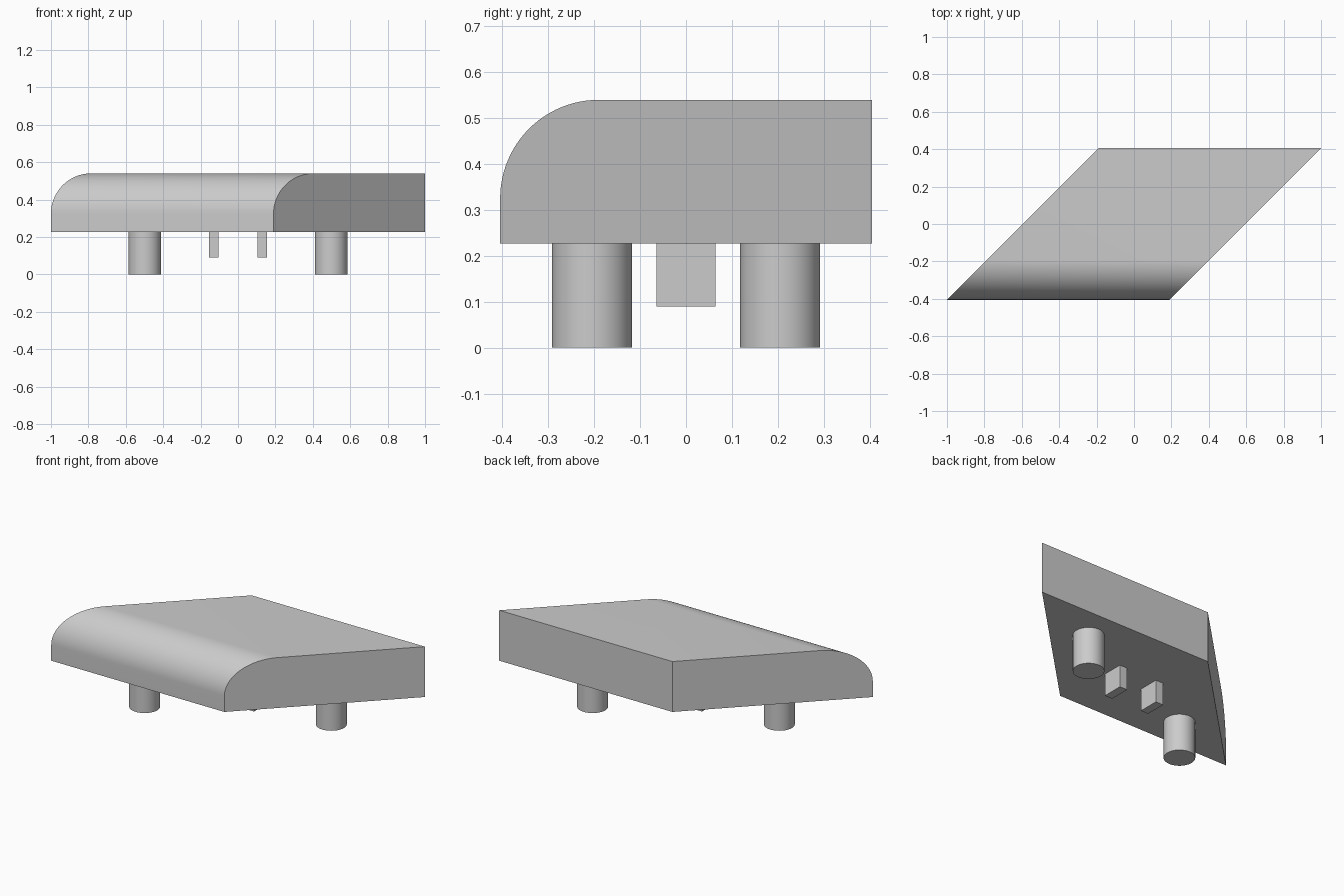
import bpy, bmesh, math

cube = bpy.data.objects.get("Cube")
if cube:
    bpy.data.objects.remove(cube, do_unlink=True)

BASE_Z, TOP_Z = 0.227, 0.54
HALF_DEPTH, HALF_WIDTH = 0.405, 0.595
RADIUS = 0.215

grey = bpy.data.materials.new("plain grey")
grey.use_nodes = True
colour = (0.6, 0.6, 0.6, 1)
grey.diffuse_color = colour
grey.node_tree.nodes["Principled BSDF"].inputs["Base Color"].default_value = colour


def finish(obj, name):
    """Name, colour and shade a part."""
    obj.name = obj.data.name = name
    obj.data.materials.append(grey)
    bpy.ops.object.select_all(action="DESELECT")
    obj.select_set(True)
    bpy.context.view_layer.objects.active = obj
    bpy.ops.object.shade_smooth_by_angle(angle=math.radians(30))


# Slab: side profile with a rounded front top edge, swept sideways
profile = [(HALF_DEPTH, BASE_Z), (HALF_DEPTH, TOP_Z)]
STEPS = 24
for i in range(STEPS + 1):
    a = math.pi / 2 * (1 + i / STEPS)
    profile.append((RADIUS - HALF_DEPTH + RADIUS * math.cos(a),
                    TOP_Z - RADIUS + RADIUS * math.sin(a)))
profile.append((-HALF_DEPTH, BASE_Z))

bm = bmesh.new()
# The ends are skewed by 45 degrees: x grows with y
end = bm.faces.new([bm.verts.new((y - HALF_WIDTH, y, z)) for y, z in profile])
swept = bmesh.ops.extrude_face_region(bm, geom=[end], use_keep_orig=True)
moved = [v for v in swept["geom"] if isinstance(v, bmesh.types.BMVert)]
bmesh.ops.translate(bm, verts=moved, vec=(2 * HALF_WIDTH, 0, 0))
bmesh.ops.recalc_face_normals(bm, faces=bm.faces)
mesh = bpy.data.meshes.new("slab")
bm.to_mesh(mesh)
bm.free()
slab = bpy.data.objects.new("slab", mesh)
bpy.context.collection.objects.link(slab)
finish(slab, "slab")

# Round pegs and flat tabs under the slab, one of each per side
TAB_Z = 0.09
for side, label in ((1, "left"), (-1, "right")):
    bpy.ops.mesh.primitive_cylinder_add(
        vertices=64, radius=0.087, depth=BASE_Z,
        location=(side * 0.498, side * 0.205, BASE_Z / 2))
    finish(bpy.context.object, label + "_peg")

    bpy.ops.mesh.primitive_cube_add(
        size=1, location=(side * 0.129, 0, (TAB_Z + BASE_Z) / 2))
    tab = bpy.context.object
    tab.scale = (0.052, 0.129, BASE_Z - TAB_Z)
    bpy.ops.object.transform_apply(location=False, rotation=False, scale=True)
    finish(tab, label + "_tab")
